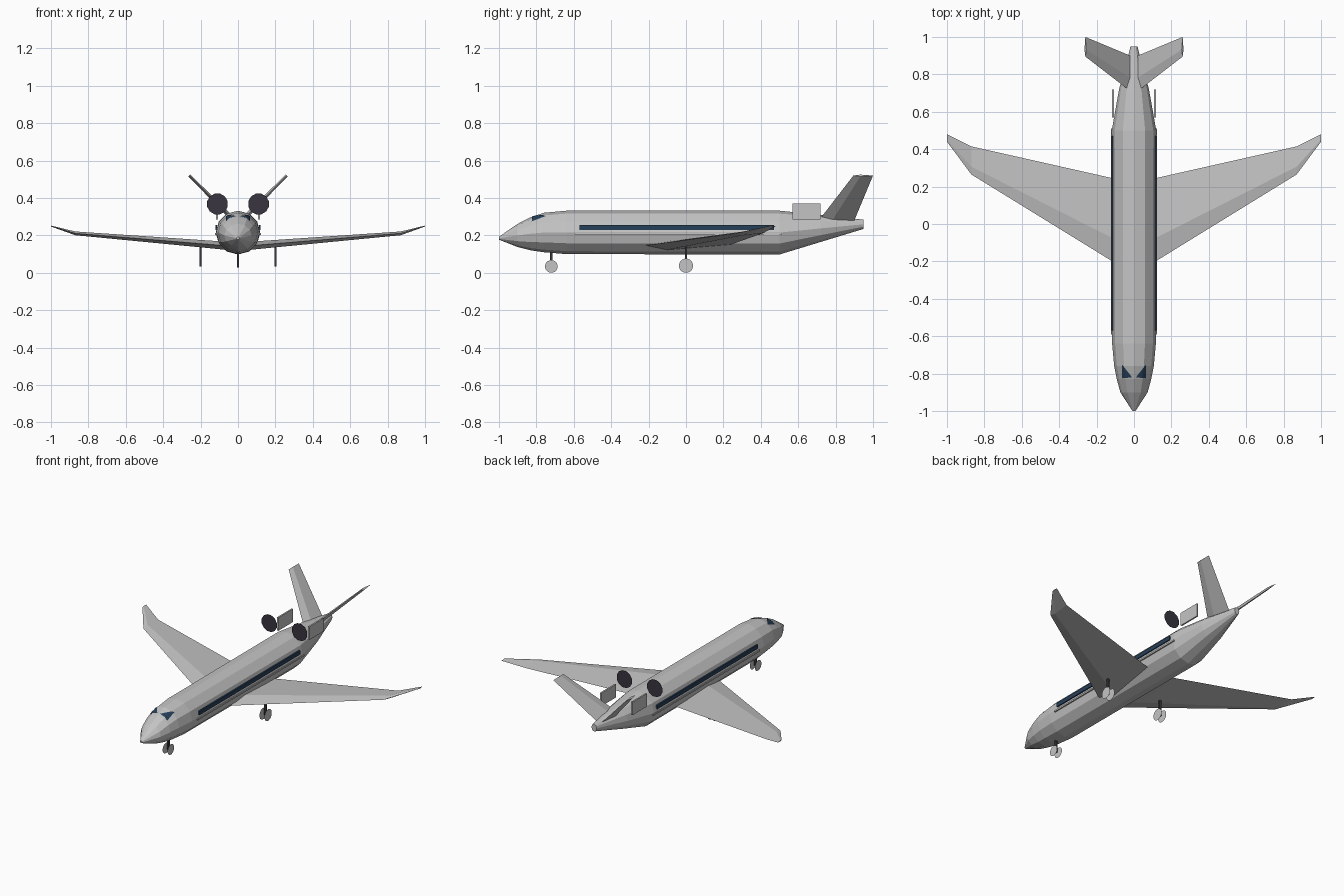
import bpy, bmesh, math
from mathutils import Vector
from mathutils.bvhtree import BVHTree

cube = bpy.data.objects.get("Cube")
if cube:
    bpy.data.objects.remove(cube)


def material(name, rgb):
    m = bpy.data.materials.new(name)
    m.use_nodes = True
    color = (*rgb, 1)
    m.diffuse_color = color
    m.node_tree.nodes["Principled BSDF"].inputs["Base Color"].default_value = color
    return m


GREY = material("light_grey", (0.55, 0.55, 0.55))
BLUE = material("window_blue", (0.02, 0.05, 0.1))
DARK = material("engine_dark", (0.04, 0.035, 0.05))
STRUT = material("strut_dark", (0.04, 0.04, 0.045))


def finish(name, bm, mat, recalc=True):
    if recalc:
        bmesh.ops.recalc_face_normals(bm, faces=bm.faces)
    mesh = bpy.data.meshes.new(name)
    bm.to_mesh(mesh)
    bm.free()
    mesh.materials.append(mat)
    obj = bpy.data.objects.new(name, mesh)
    bpy.context.collection.objects.link(obj)
    return obj


def loft(name, rings, mat):
    """Skin a list of equal-sized closed rings and cap both ends."""
    bm = bmesh.new()
    loops = [[bm.verts.new(p) for p in ring] for ring in rings]
    n = len(loops[0])
    for a, b in zip(loops, loops[1:]):
        for i in range(n):
            j = (i + 1) % n
            bm.faces.new((a[i], a[j], b[j], b[i]))
    bm.faces.new(loops[0])
    bm.faces.new(loops[-1])
    return finish(name, bm, mat)


def box(name, center, size, mat):
    x, y, z = (s / 2 for s in size)
    c = Vector(center)
    rings = [[c + Vector((sx * x, sy * y, h)) for sx, sy in
              ((-1, -1), (1, -1), (1, 1), (-1, 1))] for h in (-z, z)]
    return loft(name, rings, mat)


def disc(name, center, radius, axis, sides, mat):
    bm = bmesh.new()
    ring = []
    for k in range(sides):
        a = math.tau * (k + 0.5) / sides
        u, v = radius * math.cos(a), radius * math.sin(a)
        offset = (0, u, v) if axis == "x" else (u, 0, v)
        ring.append(bm.verts.new(Vector(center) + Vector(offset)))
    bm.faces.new(ring)
    return finish(name, bm, mat, recalc=False)


# Fuselage: (y, half width, bottom, top) stations with 12 sides
STATIONS = [(-1, .008, .177, .193), (-.9, .073, .138, .262),
            (-.83, .092, .12, .298), (-.76, .106, .11, .321),
            (-.64, .117, .1, .332), (.5, .119, .098, .332),
            (.72, .08, .165, .31), (.95, .018, .235, .284)]
rings = []
for y, w, low, high in STATIONS:
    mid, h = (low + high) / 2, (high - low) / 2
    rings.append([(w * math.sin(math.tau * k / 12), y,
                   mid + h * math.cos(math.tau * k / 12)) for k in range(12)])
fuselage = loft("fuselage", rings, GREY)
hull = BVHTree.FromPolygons([v.co for v in fuselage.data.vertices],
                            [tuple(p.vertices) for p in fuselage.data.polygons])


def wing_ring(s, x, y0, y1, z, t):
    """Flat diamond-like section from leading edge y0 to trailing edge y1."""
    c = y1 - y0
    return [(s * x, y0, z), (s * x, y0 + .28 * c, z + t / 2),
            (s * x, y1, z + .1 * t), (s * x, y0 + .28 * c, z - t / 2)]


def tail_ring(s, x, z, y0, y1, t):
    """Section of a fin leaning outwards at 45 degrees."""
    d = t * .35
    m = y0 + .35 * (y1 - y0)
    return [(s * x, y0, z), (s * (x - d), m, z + d),
            (s * x, y1, z), (s * (x + d), m, z - d)]


for side, s in (("left", 1), ("right", -1)):
    # Main wing with upswept tip
    loft(side + "_wing", [wing_ring(s, .04, -.246, .228, .143, .046),
                          wing_ring(s, .115, -.2, .245, .149, .042),
                          wing_ring(s, .87, .265, .415, .211, .02),
                          wing_ring(s, 1, .44, .48, .25, .005)], GREY)
    # V-tail fin
    loft(side + "_tail_fin", [tail_ring(s, .02, .28, .71, .9, .024),
                              tail_ring(s, .26, .52, .895, 1, .014)], GREY)
    # Cabin window band and the trim strip below it
    box(side + "_window_band", (s * .117, -.05, .242), (.009, 1.04, .026), BLUE)
    box(side + "_trim_strip", (s * .119, -.04, .208), (.008, 1.1, .01), GREY)
    # Engine face and its pylon plate
    disc(side + "_engine_face", (s * .11, .48, .368), .057, "y", 12, DARK)
    box(side + "_engine_plate", (s * .112, .645, .327), (.01, .15, .086), GREY)

    # Windscreen pane laid over the hull
    bm = bmesh.new()
    corners = [bm.verts.new((s * x, y, 0)) for x, y in
               ((.01, -.82), (.065, -.825), (.065, -.75))]
    bm.faces.new(corners)
    bmesh.ops.subdivide_edges(bm, edges=bm.edges[:], cuts=5, use_grid_fill=True)
    for v in bm.verts:
        hit = hull.ray_cast(Vector((v.co.x, v.co.y, 1)), Vector((0, 0, -1)))[0]
        v.co.z = hit.z + .005
    bm.normal_update()
    for f in bm.faces:
        if f.normal.z < 0:
            f.normal_flip()
    finish(side + "_windscreen", bm, BLUE, recalc=False)


# Landing gear: strut with a pair of thin wheels
def gear(name, x, y, radius, top):
    box(name + "_strut", (x, y, (radius + top) / 2),
        (.012, .012, top - radius + .01), STRUT)
    for label, dx in (("outer", .018), ("inner", -.018)):
        disc(name + "_wheel_" + label, (x + dx, y, radius), radius, "x", 16, GREY)


gear("nose_gear", 0, -.72, .034, .12)
gear("left_main_gear", .2, 0, .038, .145)
gear("right_main_gear", -.2, 0, .038, .145)
